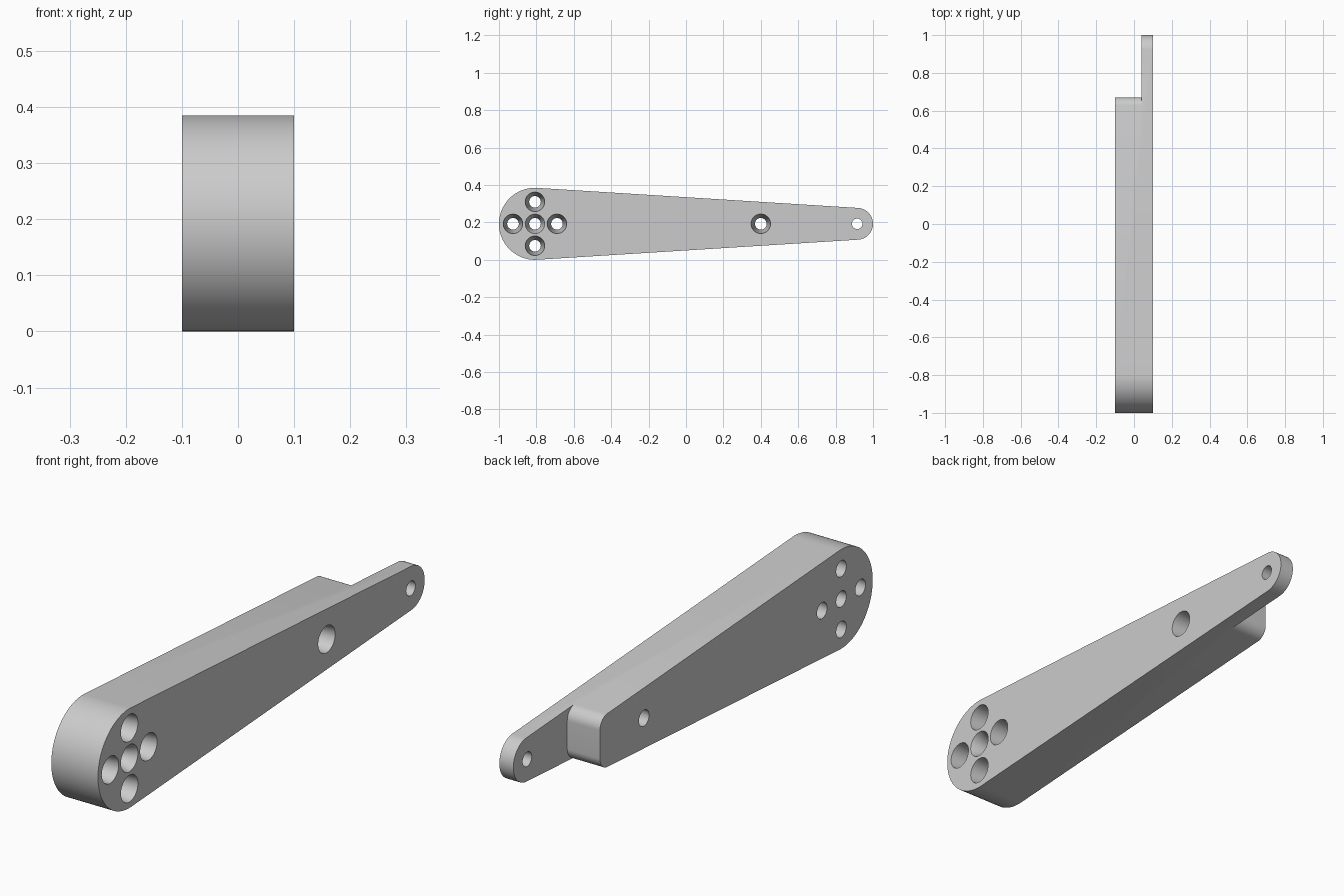
import bpy, bmesh
from math import sin, cos, pi, radians, asin
from mathutils import Matrix

default = bpy.data.objects.get("Cube")
if default:
    bpy.data.objects.remove(default)

grey = bpy.data.materials.new("plain grey")
grey.use_nodes = True
colour = (0.6, 0.6, 0.6, 1)
grey.diffuse_color = colour
grey.node_tree.nodes["Principled BSDF"].inputs["Base Color"].default_value = colour

MID = 0.1925            # height of the arm's centre line
BIG_Y, BIG_R = -0.8075, 0.1925
TIP_Y, TIP_R = 0.915, 0.085
STEP_X, STEP_Y, CORNER = 0.04, 0.67, 0.05


def arc(y, z, radius, start, end, steps):
    angles = [start + (end - start) * i / steps for i in range(steps + 1)]
    return [(y + radius * cos(a), z + radius * sin(a)) for a in angles]


def finish(name, bm):
    bmesh.ops.recalc_face_normals(bm, faces=bm.faces[:])
    mesh = bpy.data.meshes.new(name)
    bm.to_mesh(mesh)
    bm.free()
    obj = bpy.data.objects.new(name, mesh)
    bpy.context.collection.objects.link(obj)
    mesh.materials.append(grey)
    return obj


def extrude_profile(name, points, x0, x1):
    bm = bmesh.new()
    face = bm.faces.new([bm.verts.new((x0, y, z)) for y, z in points])
    side = bmesh.ops.extrude_face_region(bm, geom=[face])["geom"]
    bmesh.ops.translate(bm, vec=(x1 - x0, 0, 0),
                        verts=[v for v in side if isinstance(v, bmesh.types.BMVert)])
    return finish(name, bm)


def bore(name, y, z, stations):
    """Turned cutter along x, from (x, radius) stations."""
    bm = bmesh.new()
    n = 48
    rings = [[bm.verts.new((x, y + r * cos(2 * pi * i / n), z + r * sin(2 * pi * i / n)))
              for i in range(n)] for x, r in stations]
    for a, b in zip(rings, rings[1:]):
        for i in range(n):
            j = (i + 1) % n
            bm.faces.new((a[i], a[j], b[j], b[i]))
    bm.faces.new(rings[0])
    bm.faces.new(rings[-1])
    return finish(name, bm)


# Tapered arm: two round ends joined by tangent lines
tilt = asin((BIG_R - TIP_R) / (TIP_Y - BIG_Y))
lean = pi / 2 - tilt
outline = (arc(TIP_Y, MID, TIP_R, -lean, lean, 32)
           + arc(BIG_Y, MID, BIG_R, lean, 2 * pi - lean, 64))
arm = extrude_profile("tapered_arm", outline, -0.1, 0.1)

# Step cutter: thins the tip and leaves rounded corners on the thick part
corner_y = STEP_Y - CORNER
edge = (BIG_R - (corner_y - BIG_Y) * sin(tilt)) / cos(tilt)
rise = edge - CORNER / cos(tilt) + 0.0004
upper = arc(corner_y, rise, CORNER, 0, lean, 12)
start_y = upper[-1][0]
half = upper + [(start_y, 0.4), (1.2, 0.4)]
profile = [(y, MID + z) for y, z in half] + [(y, MID - z) for y, z in reversed(half)]
cutters = [extrude_profile("step_cutter", profile, -0.3, STEP_X)]

# Tapered bolt holes, wide on one side and narrow on the other
WIDE, NARROW, PITCH = 0.052, 0.031, 0.1175
tapered = [(-0.12, NARROW), (-0.1, NARROW), (0.1, WIDE), (0.12, WIDE)]
short = [(-0.12, NARROW), (0.045, NARROW), (0.1, WIDE), (0.12, WIDE)]
for i in range(4):
    a = i * pi / 2
    cutters.append(bore("bolt_hole_cutter", BIG_Y + PITCH * cos(a), MID + PITCH * sin(a), tapered))
cutters.append(bore("hub_hole_cutter", BIG_Y, MID, short))
cutters.append(bore("middle_hole_cutter", 0.4, MID, tapered))
cutters.append(bore("tip_hole_cutter", TIP_Y, MID, [(-0.2, 0.028), (0.2, 0.028)]))

for cutter in cutters:
    mod = arm.modifiers.new(cutter.name, 'BOOLEAN')
    mod.operation = 'DIFFERENCE'
    mod.solver = 'EXACT'
    mod.object = cutter

# Apply the cuts, then drop the cutters
bpy.context.view_layer.update()
evaluated = arm.evaluated_get(bpy.context.evaluated_depsgraph_get())
result = bpy.data.meshes.new_from_object(evaluated)
arm.modifiers.clear()
arm.data = result
for cutter in cutters:
    bpy.data.objects.remove(cutter)

bpy.ops.object.select_all(action='DESELECT')
arm.select_set(True)
bpy.context.view_layer.objects.active = arm
bpy.ops.object.shade_smooth_by_angle(angle=radians(30))
